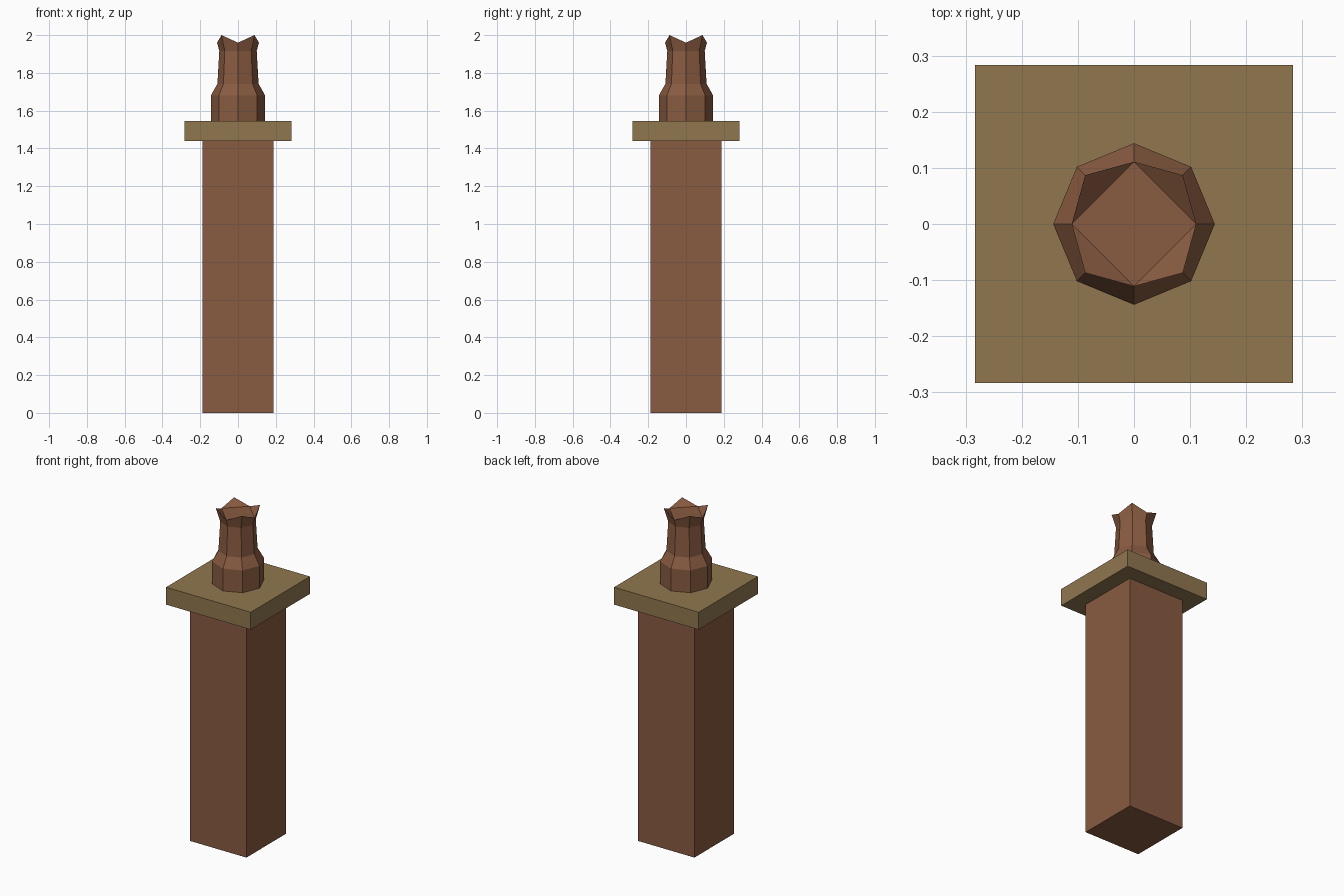
import bpy, bmesh
from math import cos, sin, pi

if "Cube" in bpy.data.objects:
    bpy.data.objects.remove(bpy.data.objects["Cube"])


def material(name, rgb):
    m = bpy.data.materials.new(name)
    m.diffuse_color = (*rgb, 1)
    m.use_nodes = True
    m.node_tree.nodes["Principled BSDF"].inputs["Base Color"].default_value = m.diffuse_color
    return m


brick = material("brick", (0.25, 0.105, 0.052))
stone = material("stone", (0.28, 0.185, 0.078))


def add_object(name, bm, mat):
    bmesh.ops.recalc_face_normals(bm, faces=bm.faces)
    me = bpy.data.meshes.new(name)
    bm.to_mesh(me)
    bm.free()
    me.materials.append(mat)
    ob = bpy.data.objects.new(name, me)
    bpy.context.collection.objects.link(ob)
    return ob


def box(name, half, z0, z1, mat):
    bm = bmesh.new()
    bmesh.ops.create_cube(bm, size=1)
    bmesh.ops.scale(bm, vec=(2 * half, 2 * half, z1 - z0), verts=bm.verts)
    bmesh.ops.translate(bm, vec=(0, 0, (z0 + z1) / 2), verts=bm.verts)
    return add_object(name, bm, mat)


# Square stack and overhanging slab
box("chimney_stack", 0.188, 0, 1.44, brick)
box("chimney_slab", 0.283, 1.44, 1.545, stone)

# Eight-sided pot: (axis radius, axis z, diagonal radius, diagonal z) per ring
profile = [(0.144, 1.545, 0.144, 1.545),
           (0.144, 1.68, 0.144, 1.68),
           (0.109, 1.742, 0.109, 1.742),
           (0.099, 1.917, 0.099, 1.917),
           (0.111, 1.96, 0.123, 2.0)]
bm = bmesh.new()
rings = []
for ra, za, rd, zd in profile:
    ring = []
    for i in range(8):
        r, z = (rd, zd) if i % 2 else (ra, za)
        ring.append(bm.verts.new((r * cos(i * pi / 4), r * sin(i * pi / 4), z)))
    rings.append(ring)
for low, high in zip(rings, rings[1:]):
    for i in range(8):
        j = (i + 1) % 8
        bm.faces.new((low[i], low[j], high[j], high[i]))
bm.faces.new(rings[0][::-1])

# Crown: flat diamond floor with four raised points
top = rings[-1]
bm.faces.new(top[::2])
for i in range(0, 8, 2):
    bm.faces.new((top[i], top[i + 1], top[(i + 2) % 8]))
add_object("chimney_pot", bm, brick)
